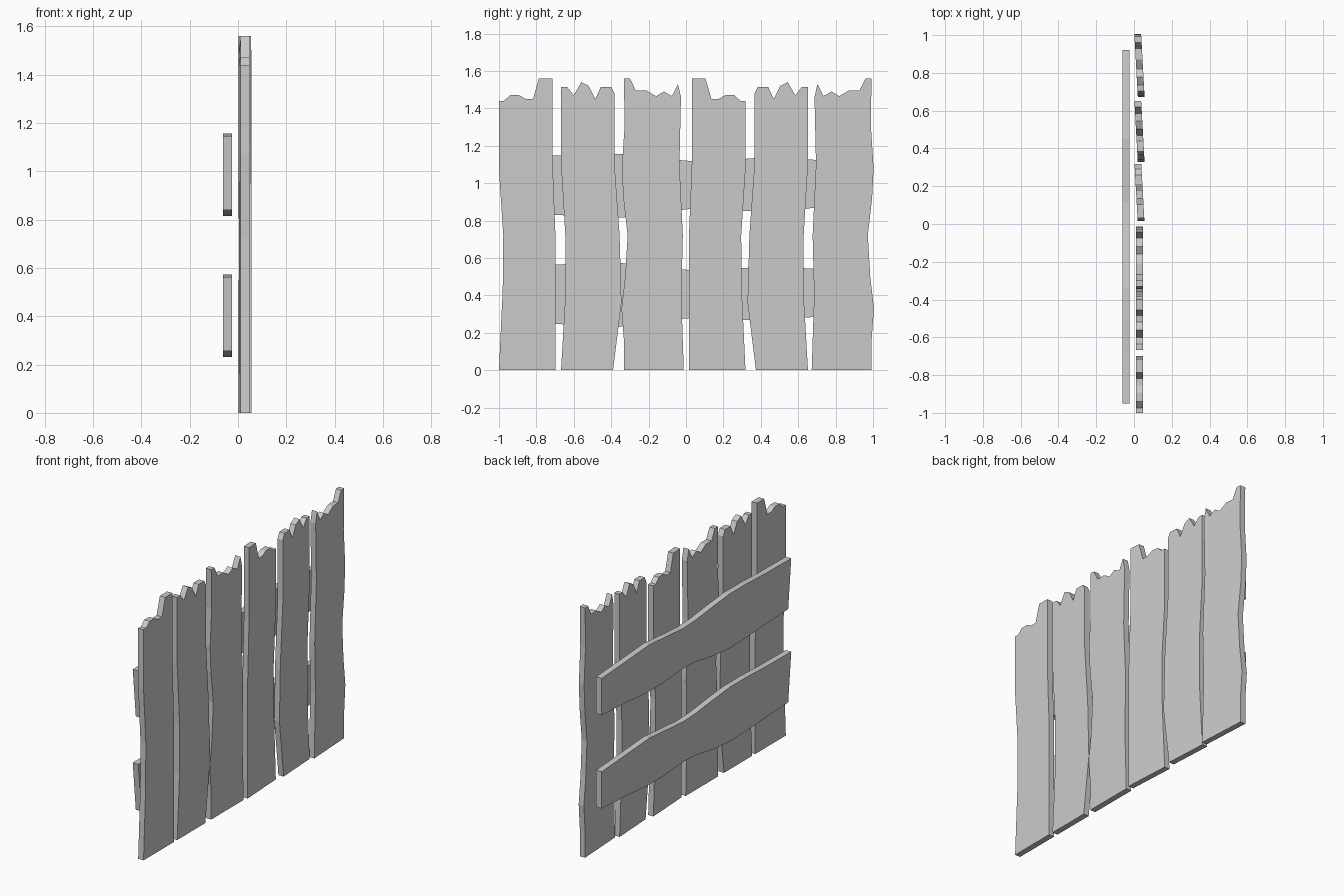
import bpy, bmesh


def board(name, outline, x_mid, thick, tilt=0.0):
    """Extrude a (y, z) outline along x; tilt swings the board about its vertical axis."""
    ys = [p[0] for p in outline]
    yc = (min(ys) + max(ys)) / 2
    bm = bmesh.new()
    rings = [[bm.verts.new((x_mid + s * thick / 2 - tilt * (y - yc), y, z))
              for y, z in outline] for s in (-1, 1)]
    bm.faces.new(rings[0])
    bm.faces.new(rings[1])
    n = len(outline)
    for i in range(n):
        j = (i + 1) % n
        bm.faces.new((rings[0][i], rings[0][j], rings[1][j], rings[1][i]))
    bmesh.ops.recalc_face_normals(bm, faces=bm.faces)
    mesh = bpy.data.meshes.new(name)
    bm.to_mesh(mesh)
    bm.free()
    ob = bpy.data.objects.new(name, mesh)
    bpy.context.collection.objects.link(ob)
    return ob


# Three plank shapes: left edge up, broken top, right edge down
plank_a = [(-1, 0), (-.98, .43), (-.977, .72), (-1, 1.07), (-1, 1.44), (-.973, 1.44),
           (-.941, 1.47), (-.893, 1.47), (-.856, 1.45), (-.818, 1.45), (-.786, 1.56),
           (-.714, 1.56), (-.714, 1.13), (-.698, .72), (-.698, 0)]
plank_b = [(-.668, 0), (-.645, .4), (-.645, .72), (-.668, 1.1), (-.668, 1.515),
           (-.636, 1.515), (-.6, 1.47), (-.56, 1.54), (-.52, 1.52), (-.485, 1.45),
           (-.455, 1.515), (-.4, 1.515), (-.382, 1.48), (-.382, 1.1), (-.355, .72),
           (-.345, .36), (-.39, 0)]
plank_c = [(-.332, 0), (-.332, .16), (-.345, .33), (-.325, .5), (-.312, .72), (-.335, .92),
           (-.343, 1.08), (-.328, 1.31), (-.332, 1.56), (-.3, 1.56), (-.268, 1.495),
           (-.21, 1.495), (-.16, 1.465), (-.118, 1.49), (-.075, 1.465), (-.043, 1.53),
           (-.027, 1.46), (-.035, 1.1), (-.017, .72), (-.025, .4), (-.012, 0)]

# Each shape is used twice: straight, then turned around and slightly skewed
shapes = [(plank_a, -.682), (plank_b, -.016), (plank_c, .66)]
for i, (shape, total) in enumerate(shapes):
    board(f"plank_{i + 1}", shape, .029, .037)
    board(f"plank_{i + 4}", [(total - y, z) for y, z in shape], .029, .036, .055)

# Two wavy cross rails on the back
rail_top = [(-.95, 1.145), (-.69, 1.148), (-.5, 1.155), (-.34, 1.155), (-.18, 1.14),
            (0, 1.12), (.12, 1.115), (.32, 1.13), (.45, 1.14), (.65, 1.127), (.92, 1.11)]
rail_bottom = [(.92, .88), (.65, .865), (.48, .85), (.32, .85), (.12, .865), (0, .86),
               (-.18, .83), (-.36, .815), (-.5, .82), (-.69, .83), (-.92, .84)]
for name, drop in (("upper_rail", 0), ("lower_rail", .583)):
    board(name, [(y, z - drop) for y, z in rail_top + rail_bottom], -.043, .038)
